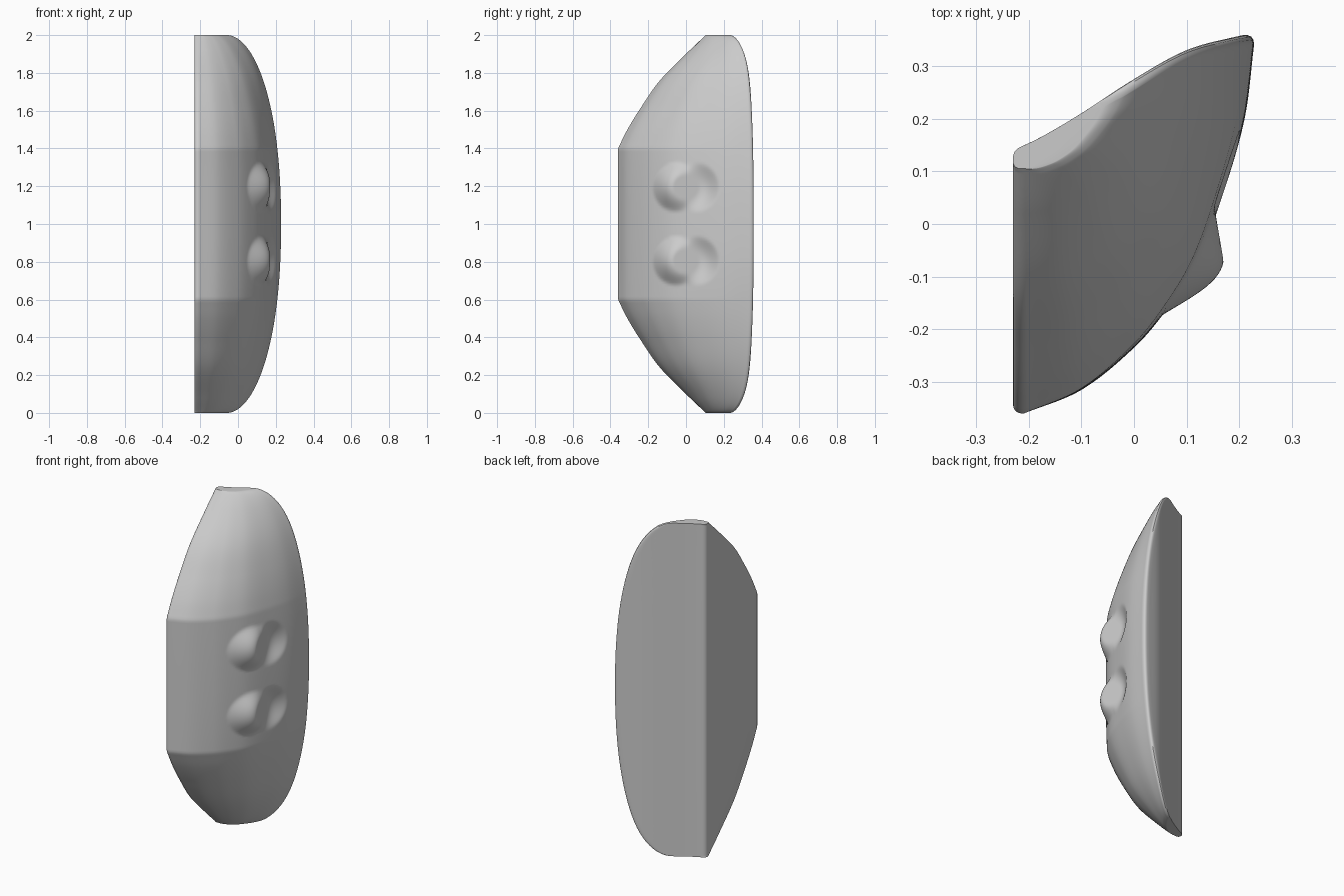
import bpy, bmesh, math

if "Cube" in bpy.data.objects:
    bpy.data.objects.remove(bpy.data.objects["Cube"])

# Hermite interpolation through (t, value) points; values may be complex (x + iy)
def curve(pts, t):
    n = len(pts)
    def slope(i):
        a, b = pts[max(i - 1, 0)], pts[min(i + 1, n - 1)]
        return (b[1] - a[1]) / (b[0] - a[0])
    i = 0
    while i < n - 2 and t > pts[i + 1][0]:
        i += 1
    (t0, p0), (t1, p1) = pts[i], pts[i + 1]
    h = t1 - t0
    u = (t - t0) / h
    return ((2*u**3 - 3*u**2 + 1) * p0 + (u**3 - 2*u**2 + u) * h * slope(i)
            + (3*u**2 - 2*u**3) * p1 + (u**3 - u**2) * h * slope(i + 1))

def rounded(a, c, b, n=4):
    return [(1-k/n)**2 * a + 2*(1-k/n)*(k/n) * c + (k/n)**2 * b for k in range(n + 1)]

LEFT, CORNER = -0.23, 0.14
FRONT = [-.21-.36j, -.1-.315j, -.0-.235j, .06-.165j, .12-.07j, .17+.06j, .21+.2j, .228+.34j]
BACK = [(-.23, .14), (-.18, .163), (-.1, .21), (0, .275), (.1, .33), (.2, .357), (.23, .361)]
EDGE = [(.4, -.36), (.5, -.31), (.61, -.243), (.76, -.138), (.92, .02), (1, .105)]

# front curve parametrised by its length
front, d = [(0.0, FRONT[0])], 0
for a, b in zip(FRONT, FRONT[1:]):
    d += abs(b - a)
    front.append((d, b))
NF = 96
front_pts = [curve(front, d * k / NF) for k in range(NF + 1)]

# flat-ended port: pulls the shell onto a disc facing the right side
def port(x, y, z):
    for zc in (0.805, 1.195):
        r = math.hypot(y, z - zc)
        width = .05 + .055 * (abs(y) / max(r, 1e-6))
        w = max(0, min(1, 1 - (r - .07) / width))
        w = .6 * w + .4 * w * w * (3 - 2 * w)
        x += (0.158 - .17 * y - x) * w
    return x

# one horizontal section of the body at height z
def section(z):
    t = min(1, abs(z - 1))
    yl = -.36 if t < .4 else curve(EDGE, t)
    xr = -.06 + .288 * math.sqrt(max(0, 1 - t**2.2))
    yb = curve(BACK, xr)
    r = min(.02, (CORNER - yl) * .45)
    a, b = complex(LEFT + r, yl), complex(xr, yb - r)
    k = (b - a) / (FRONT[-1] - FRONT[0])
    pts = [a + (p - FRONT[0]) * k for p in front_pts]
    pts = [complex(port(p.real, p.imag, z), p.imag) for p in pts]
    x0, x1 = xr - r, LEFT + r
    back = [complex(x, curve(BACK, x)) for x in (x0 + (x1 - x0) * i / 20 for i in range(21))]
    pts += rounded(b, complex(xr, yb), back[0])[1:-1] + back
    pts += rounded(back[-1], complex(LEFT, CORNER), complex(LEFT, CORNER - r))[1:]
    pts += rounded(complex(LEFT, yl + r), complex(LEFT, yl), a)[:-1]
    return pts

# shell body lofted from the sections
bm = bmesh.new()
rings = []
NZ = 240
for i in range(NZ + 1):
    z = 1 + math.sin(math.pi * (i / NZ - .5))
    rings.append([bm.verts.new((p.real, p.imag, z)) for p in section(z)])
for lo, hi in zip(rings, rings[1:]):
    n = len(lo)
    for j in range(n):
        bm.faces.new((lo[j], lo[(j+1) % n], hi[(j+1) % n], hi[j]))
bm.faces.new(rings[0][::-1])
bm.faces.new(rings[-1])
bmesh.ops.recalc_face_normals(bm, faces=bm.faces)
mesh = bpy.data.meshes.new("shell_body")
bm.to_mesh(mesh)
bm.free()
body = bpy.data.objects.new("shell_body", mesh)
bpy.context.collection.objects.link(body)
bpy.context.view_layer.objects.active = body
body.select_set(True)
bpy.ops.object.shade_smooth_by_angle(angle=math.radians(35))
